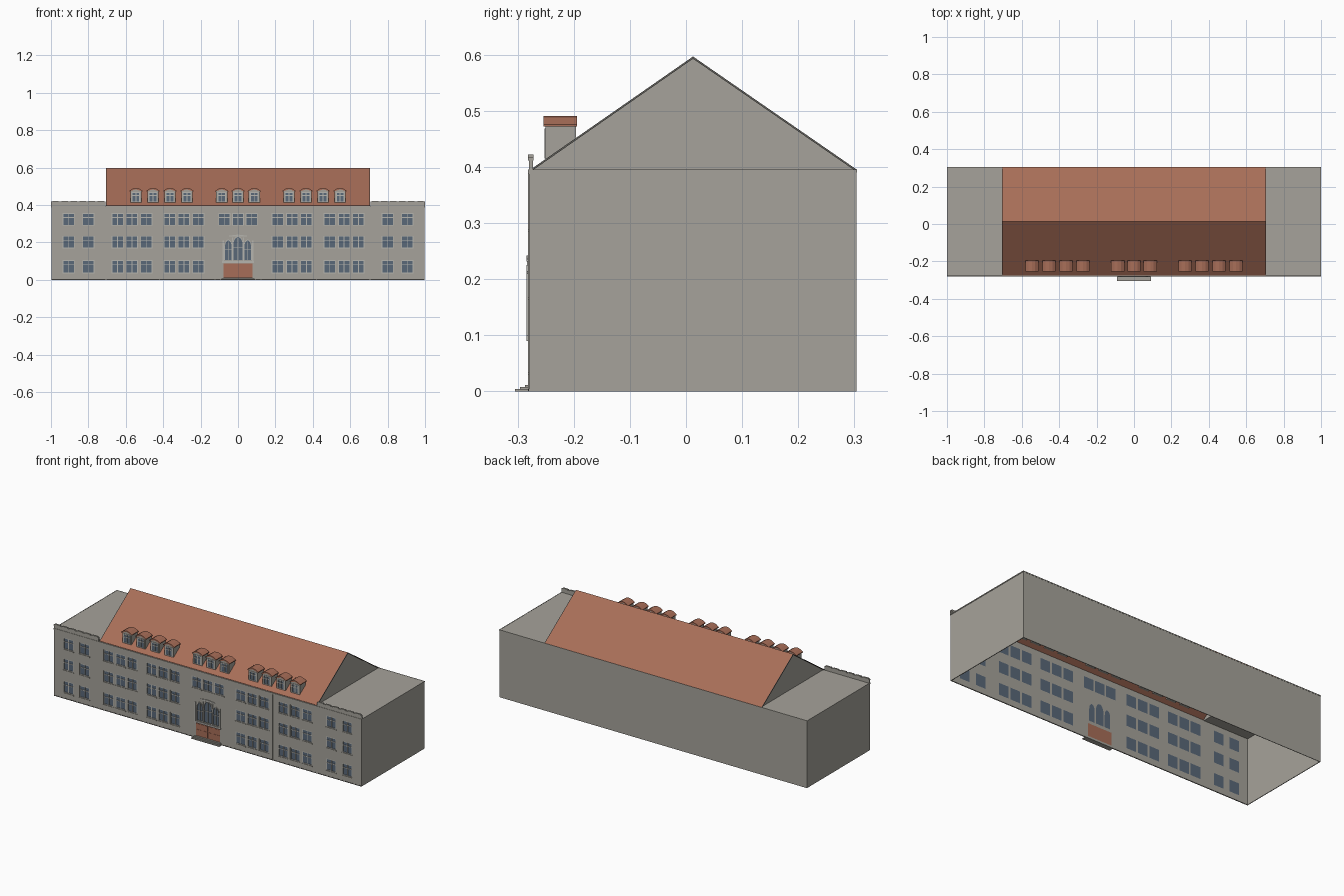
import bpy, bmesh, math
from mathutils import Vector

if "Cube" in bpy.data.objects:
    bpy.data.objects.remove(bpy.data.objects["Cube"], do_unlink=True)


def material(name, rgb):
    m = bpy.data.materials.new(name)
    m.use_nodes = True
    m.diffuse_color = (*rgb, 1)
    m.node_tree.nodes["Principled BSDF"].inputs["Base Color"].default_value = (*rgb, 1)
    return m


STONE = material("grey stone", (0.38, 0.365, 0.325))
TILE = material("red roof tile", (0.39, 0.155, 0.098))
GLASS = material("blue grey glass", (0.10, 0.14, 0.19))
FRAME = material("pale frame", (0.47, 0.46, 0.43))
TRIM = material("dark trim", (0.12, 0.115, 0.105))

FRONT, BACK, WALL_TOP = -0.28, 0.305, 0.395
INNER = -0.275
RIDGE_Y, RIDGE_Z = 0.0125, 0.597


class Part:
    """Collects simple solids that become one object."""

    def __init__(self, name, mat):
        self.name, self.mat, self.bm = name, mat, bmesh.new()

    def face(self, *pts):
        return self.bm.faces.new([self.bm.verts.new(p) for p in pts])

    def prism(self, outline, y0, y1):
        """Extrude an x-z outline along y."""
        f = self.face(*[(x, y0, z) for x, z in outline])
        new = bmesh.ops.extrude_face_region(self.bm, geom=[f])["geom"]
        bmesh.ops.translate(self.bm, vec=(0, y1 - y0, 0),
                            verts=[g for g in new if isinstance(g, bmesh.types.BMVert)])

    def box(self, x0, x1, y0, y1, z0, z1):
        self.prism([(x0, z0), (x1, z0), (x1, z1), (x0, z1)], y0, y1)

    def finish(self):
        bmesh.ops.recalc_face_normals(self.bm, faces=self.bm.faces)
        me = bpy.data.meshes.new(self.name)
        self.bm.to_mesh(me)
        self.bm.free()
        me.materials.append(self.mat)
        ob = bpy.data.objects.new(self.name, me)
        bpy.context.collection.objects.link(ob)
        return ob


def lancet(cx, w, z0, spring, top, n=6):
    """Pointed arch outline."""
    pts = [(cx - w / 2, z0), (cx + w / 2, z0)]
    for i in range(n + 1):
        a = i / n * math.pi / 2
        pts.append((cx + w / 2 * math.cos(a), spring + (top - spring) * math.sin(a)))
    for i in range(n - 1, -1, -1):
        a = i / n * math.pi / 2
        pts.append((cx - w / 2 * math.cos(a), spring + (top - spring) * math.sin(a)))
    return pts


# Window layout
ROWS = [(0.035, 0.105), (0.168, 0.235), (0.29, 0.357)]
half = [0.187 + 0.077 * i + 0.025 for i in range(3)]
half += [0.465 + 0.077 * i + 0.025 for i in range(3)] + [0.80, 0.905]
WINDOWS = [(s * x, z0, z1) for s in (-1, 1) for x in half for z0, z1 in ROWS]
WINDOWS += [(x, *ROWS[2]) for x in (-0.073, 0, 0.073)]
W = 0.064

# Front wall with cut openings, glass, frames and sills
wall = Part("front_wall", STONE)
wall.box(-0.998, 0.998, FRONT, INNER, 0, WALL_TOP)
cutter = Part("opening_cutter", STONE)
glass = Part("window_glass", GLASS)
frames = Part("window_frames", FRAME)
sills = Part("window_sills", STONE)


def window_frame(cx, w, z0, z1, y0, y1, bar=0.004):
    x0, x1, zt = cx - w / 2, cx + w / 2, z0 + (z1 - z0) * 0.62
    for x in (x0, cx - bar / 2, x1 - bar):
        frames.box(x, x + bar, y0, y1, z0, z1)
    for z in (z0, zt, z1 - bar):
        frames.box(x0, x1, y0, y1, z, z + bar)


for cx, z0, z1 in WINDOWS:
    cutter.box(cx - W / 2, cx + W / 2, FRONT - 0.02, INNER + 0.02, z0, z1)
    glass.box(cx - W / 2, cx + W / 2, INNER - 0.001, INNER, z0, z1)
    window_frame(cx, W, z0, z1, FRONT + 0.001, INNER - 0.001)
    sills.box(cx - W / 2 - 0.003, cx + W / 2 + 0.003, FRONT - 0.002, FRONT + 0.001, z0 - 0.005, z0)

# Portal: three pointed windows above a double door
portal = Part("portal_columns", FRAME)
for cx, w, spring, top in ((-0.052, 0.036, 0.175, 0.21), (0, 0.05, 0.185, 0.228), (0.052, 0.036, 0.175, 0.21)):
    cutter.prism(lancet(cx, w, 0.105, spring, top), FRONT - 0.02, INNER + 0.02)
    glass.prism(lancet(cx, w, 0.105, spring, top), INNER - 0.001, INNER)
    portal.box(cx - 0.0015, cx + 0.0015, FRONT + 0.001, INNER - 0.001, 0.105, top - 0.004)
    portal.box(cx - w / 2, cx + w / 2, FRONT + 0.001, INNER - 0.001, spring - 0.015, spring - 0.012)
    # raised arch moulding
    outer = lancet(cx, w + 0.008, 0.105, spring, top + 0.005)[1:]
    inner = lancet(cx, w, 0.105, spring, top)[1:]
    outer.append((cx - w / 2 - 0.004, 0.105))
    inner.append((cx - w / 2, 0.105))
    for a, b, c, d in zip(outer, outer[1:], inner[1:], inner):
        portal.prism([a, b, c, d], FRONT - 0.003, FRONT)
for x in (-0.079, -0.03, 0.03, 0.079):
    portal.box(x - 0.003, x + 0.003, FRONT - 0.004, FRONT, 0.1, 0.21 if abs(x) > 0.05 else 0.225)
portal.prism([(-0.048, 0.232), (0.048, 0.232), (0.048, 0.236), (0, 0.242), (-0.048, 0.236)], FRONT - 0.004, FRONT)
portal.box(-0.085, 0.085, FRONT - 0.004, FRONT, 0.09, 0.1)
portal.finish()

cutter.box(-0.078, 0.078, FRONT - 0.02, INNER + 0.02, 0.012, 0.088)
door = Part("entrance_door", TILE)
door.box(-0.078, 0.078, INNER - 0.002, INNER, 0.012, 0.088)
for i in range(4):
    for z0, z1 in ((0.017, 0.05), (0.055, 0.084)):
        x = -0.074 + i * 0.038
        door.box(x, x + 0.034, INNER - 0.0035, INNER - 0.002, z0, z1)
door.finish()

steps = Part("entrance_steps", STONE)
for i in range(3):
    steps.box(-0.092 + i * 0.004, 0.092 - i * 0.004, -0.305 + i * 0.009, FRONT + 0.001, i * 0.004, i * 0.004 + 0.004)
steps.finish()

wall_ob, cutter_ob = wall.finish(), cutter.finish()
cutter_ob.hide_render = True
mod = wall_ob.modifiers.new("openings", "BOOLEAN")
mod.operation, mod.object, mod.solver = "DIFFERENCE", cutter_ob, "EXACT"
bpy.context.view_layer.objects.active = wall_ob
bpy.ops.object.modifier_apply(modifier=mod.name)
bpy.data.objects.remove(cutter_ob, do_unlink=True)

# Hollow shell: ends, back, flat wing roofs and gables
shell = Part("building_shell", STONE)
shell.box(-0.998, 0.998, BACK - 0.004, BACK - 0.001, 0, WALL_TOP)
for s in (-1, 1):
    xs = sorted((s * 0.998, s * 0.994))
    shell.box(*xs, INNER, BACK - 0.004, 0, WALL_TOP)
    xs = sorted((s * 0.998, s * 0.7))
    shell.box(*xs, INNER, BACK - 0.001, WALL_TOP - 0.004, WALL_TOP)
    tri = [(INNER, WALL_TOP - 0.002), (BACK, WALL_TOP - 0.002), (RIDGE_Y, RIDGE_Z - 0.003)]
    for x in (0.697, 0.7):
        shell.face(*[(s * x, y, z) for y, z in tri])
shell.finish()

# Cornice, eaves and pilaster strips
cornice = Part("cornice", STONE)
cornice.box(-1, 1, FRONT - 0.002, FRONT + 0.001, 0.388, 0.396)
for s in (-1, 1):
    cornice.box(*sorted((s * 0.997, s)), FRONT, BACK, 0.39, 0.396)
    for x, w in ((0.705, 0.005), (0.42, 0.003), (0.122, 0.003)):
        cornice.box(s * x - w, s * x + w, FRONT - 0.002, FRONT, 0, 0.39)
cornice.box(-1, 1, BACK - 0.002, BACK, 0.39, 0.396)
cornice.finish()
plinth = Part("plinth_strip", TRIM)
for s in (-1, 1):
    plinth.box(*sorted((s * 0.095, s * 0.998)), FRONT - 0.001, FRONT, 0, 0.004)
plinth.finish()

# Wing parapets with stepped coping
parapet = Part("wing_parapets", STONE)
for s in (-1, 1):
    parapet.box(*sorted((s * 0.708, s)), FRONT, FRONT + 0.007, 0.394, 0.414)
    for i in range(6):
        x = s * (0.733 + i * 0.0485)
        parapet.box(x - 0.0242, x + 0.0242, FRONT - 0.002, FRONT + 0.008, 0.412, 0.418)
        parapet.box(x - 0.017, x + 0.017, FRONT - 0.002, FRONT + 0.008, 0.418, 0.422)
parapet.finish()

# Main gabled roof, two thin slopes
roof = Part("main_roof", TILE)
trim = Part("roof_edge_trim", TRIM)
for y, z in ((INNER, 0.397), (BACK, 0.395)):
    t = 0.004
    for part, x0, x1 in ((roof, -0.703, 0.703), (trim, -0.706, -0.703), (trim, 0.703, 0.706)):
        a = [(x0, y, z), (x0, RIDGE_Y, RIDGE_Z), (x0, RIDGE_Y, RIDGE_Z - t), (x0, y, z - t)]
        f = part.face(*a)
        new = bmesh.ops.extrude_face_region(part.bm, geom=[f])["geom"]
        bmesh.ops.translate(part.bm, vec=(x1 - x0, 0, 0),
                            verts=[g for g in new if isinstance(g, bmesh.types.BMVert)])
roof.finish()
trim.finish()

# Dormers
dormers = Part("dormer_walls", STONE)
caps = Part("dormer_roofs", TILE)
outer = [0.273, 0.364, 0.455, 0.546]
for cx in [-x for x in outer] + [-0.087, 0, 0.087] + outer:
    dormers.prism([(cx - 0.03, 0.405), (cx + 0.03, 0.405), (cx + 0.03, 0.474),
                   (cx, 0.484), (cx - 0.03, 0.474)], -0.25, -0.196)
    caps.prism([(cx - 0.035, 0.472), (cx, 0.484), (cx + 0.035, 0.472), (cx + 0.035, 0.476),
                (cx + 0.018, 0.487), (cx, 0.491), (cx - 0.018, 0.487), (cx - 0.035, 0.476)], -0.254, -0.194)
    glass.box(cx - 0.02, cx + 0.02, -0.2505, -0.2495, 0.418, 0.466)
    window_frame(cx, 0.046, 0.415, 0.469, -0.2525, -0.2495, 0.005)
dormers.finish()
caps.finish()
for part in (glass, frames, sills):
    part.finish()
